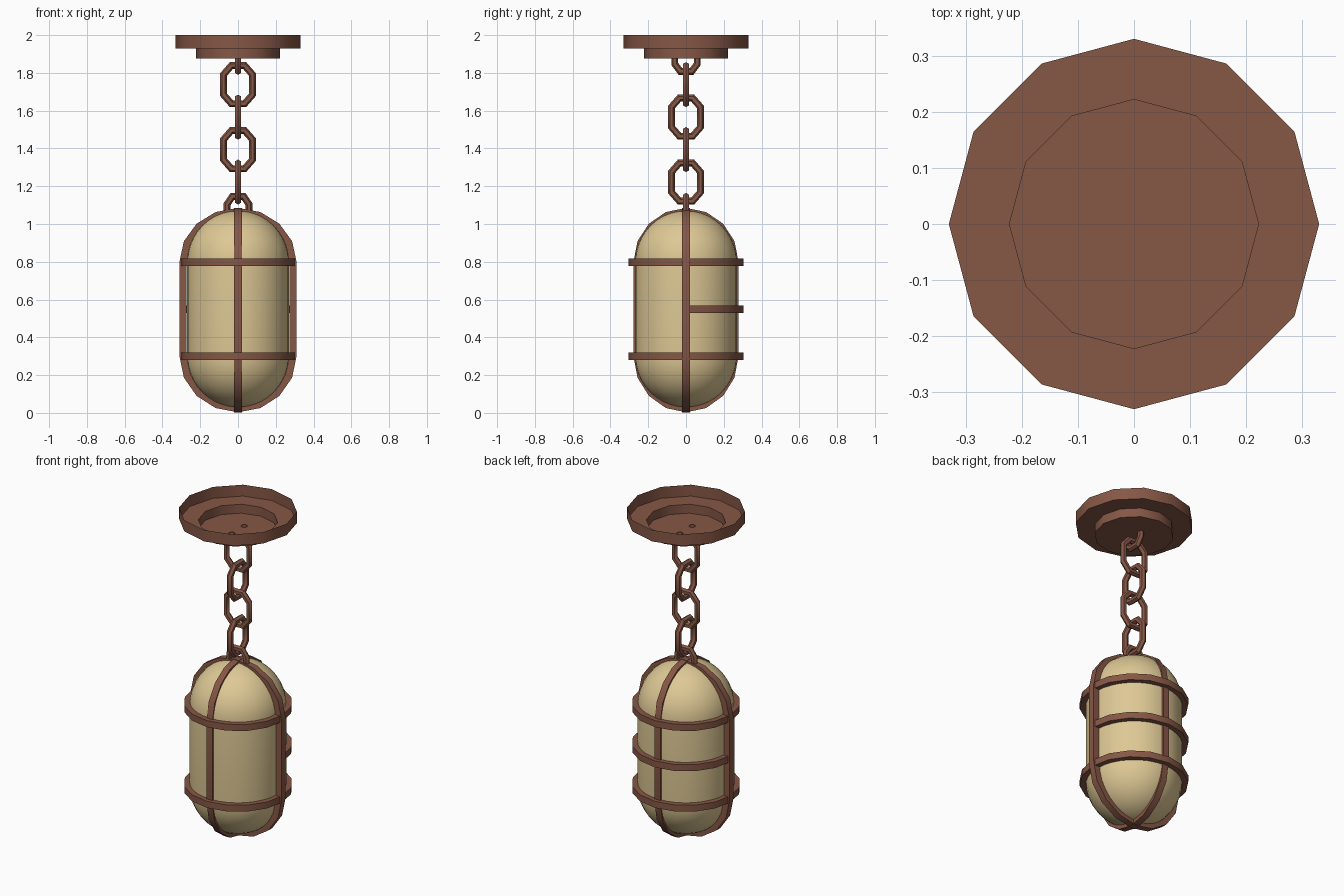
import bpy, bmesh, math
from mathutils import Vector

if "Cube" in bpy.data.objects:
    bpy.data.objects.remove(bpy.data.objects["Cube"])


def material(name, rgb):
    m = bpy.data.materials.new(name)
    m.diffuse_color = (*rgb, 1)
    m.use_nodes = True
    m.node_tree.nodes["Principled BSDF"].inputs["Base Color"].default_value = m.diffuse_color
    return m


RUST = material("rusty_brown", (0.238, 0.095, 0.06))
GLASS = material("warm_glass", (0.73, 0.58, 0.30))


def finish(name, bm, mat, angle=40):
    bmesh.ops.recalc_face_normals(bm, faces=bm.faces)
    me = bpy.data.meshes.new(name)
    bm.to_mesh(me)
    bm.free()
    me.materials.append(mat)
    ob = bpy.data.objects.new(name, me)
    bpy.context.collection.objects.link(ob)
    bpy.ops.object.select_all(action='DESELECT')
    ob.select_set(True)
    bpy.context.view_layer.objects.active = ob
    bpy.ops.object.shade_smooth_by_angle(angle=math.radians(angle))
    return ob


X, Y, Z = Vector((1, 0, 0)), Vector((0, 1, 0)), Vector((0, 0, 1))


def sweep(name, pts, section, u, v, closed=True, caps=False):
    """Sweep a section (in-plane, out-of-plane) along a 2D path in plane u, v with mitred corners."""
    bm = bmesh.new()
    w = u.cross(v)
    pts = [Vector(p) for p in pts]
    n = len(pts)
    rows = []
    for i, p in enumerate(pts):
        a = pts[i - 1] if closed or i else None
        b = pts[(i + 1) % n] if closed or i < n - 1 else None
        d1 = (p - a).normalized() if a else (b - p).normalized()
        d2 = (b - p).normalized() if b else d1
        t = (d1 + d2).normalized()
        k = 1 / max(t.dot(d1), 0.5)
        nx, ny = t.y * k, -t.x * k          # outward for counter-clockwise paths
        rows.append([bm.verts.new(u * (p.x + nx * s) + v * (p.y + ny * s) + w * o)
                     for s, o in section])
    m = len(section)
    for i in range(n if closed else n - 1):
        r, q = rows[i], rows[(i + 1) % n]
        for j in range(m):
            bm.faces.new((r[j], r[(j + 1) % m], q[(j + 1) % m], q[j]))
    if caps:
        bm.faces.new(rows[0])
        bm.faces.new(rows[-1])
    return finish(name, bm, RUST)


def revolve(name, profile, steps, mat, angle=40):
    """Lathe a (radius, z) profile around z."""
    bm = bmesh.new()
    vs = [bm.verts.new((r, 0, z)) for r, z in profile]
    es = [bm.edges.new(e) for e in zip(vs, vs[1:])]
    bmesh.ops.spin(bm, geom=vs + es, cent=(0, 0, 0), axis=(0, 0, 1),
                   angle=2 * math.pi, steps=steps)
    bmesh.ops.remove_doubles(bm, verts=bm.verts, dist=1e-4)
    return finish(name, bm, mat, angle)


# Ceiling plate: stepped twelve-sided shell, open on top
revolve("ceiling_plate", [(0.33, 2.0), (0.33, 1.93), (0.222, 1.93),
                          (0.222, 1.875), (0, 1.875)], 12, RUST)

# Chain: full links alternating direction, half loops at each end
tube = [(0.018 * math.cos(k * math.pi / 3), 0.018 * math.sin(k * math.pi / 3)) for k in range(6)]
quarter = [(0.077, 0.053), (0.035, 0.101)]
link = quarter + [(-x, z) for x, z in reversed(quarter)]
link += [(-x, -z) for x, z in link]
for i in range(4):
    zc = 1.738 - 0.172 * i
    sweep(f"chain_link_{i + 1}", [(x, z + zc) for x, z in link], tube, Y if i % 2 else X, Z)
sweep("ceiling_loop", [(-0.06, 1.878), (-0.06, 1.848), (-0.03, 1.808), (0.03, 1.808),
                       (0.06, 1.848), (0.06, 1.878)], tube, Y, Z, closed=False)
sweep("lamp_loop", [(0.058, 1.03), (0.058, 1.105), (0.03, 1.146), (-0.03, 1.146),
                    (-0.058, 1.105), (-0.058, 1.03)], tube, X, Z, closed=False)

# Glass capsule
R = 0.27
arc = [math.pi / 2 * k / 10 for k in range(11)]
profile = [(R * math.sin(a), 0.3 - R * math.cos(a)) for a in arc]
profile += [(R * math.cos(a), 0.8 + R * math.sin(a)) for a in arc]
revolve("glass_capsule", profile, 32, GLASS)

# Vertical cage ribs: two capsule-shaped loops crossing at top and bottom
bar = [(0, -0.02), (0, 0.02), (-0.038, 0.02), (-0.038, -0.02)]
for name, u, half in (("side_rib", X, 0.31), ("front_back_rib", Y, 0.278)):
    path = [(half * math.cos(k * math.pi / 8), 0.8 + 0.285 * math.sin(k * math.pi / 8))
            for k in range(9)]
    path += [(half * math.cos(k * math.pi / 8), 0.3 + 0.297 * math.sin(k * math.pi / 8))
             for k in range(8, 17)]
    sweep(name, path, bar, u, Z)

# Horizontal hoops: two full ones and a half hoop at the back
circle = [(0.304 * math.cos(k * math.pi / 8), 0.304 * math.sin(k * math.pi / 8)) for k in range(16)]
for name, z, pts, closed in (("lower_hoop", 0.3, circle, True),
                             ("upper_hoop", 0.797, circle, True),
                             ("back_half_hoop", 0.549, circle[:9], False)):
    ob = sweep(name, pts, bar, X, Y, closed, not closed)
    ob.location.z = z
